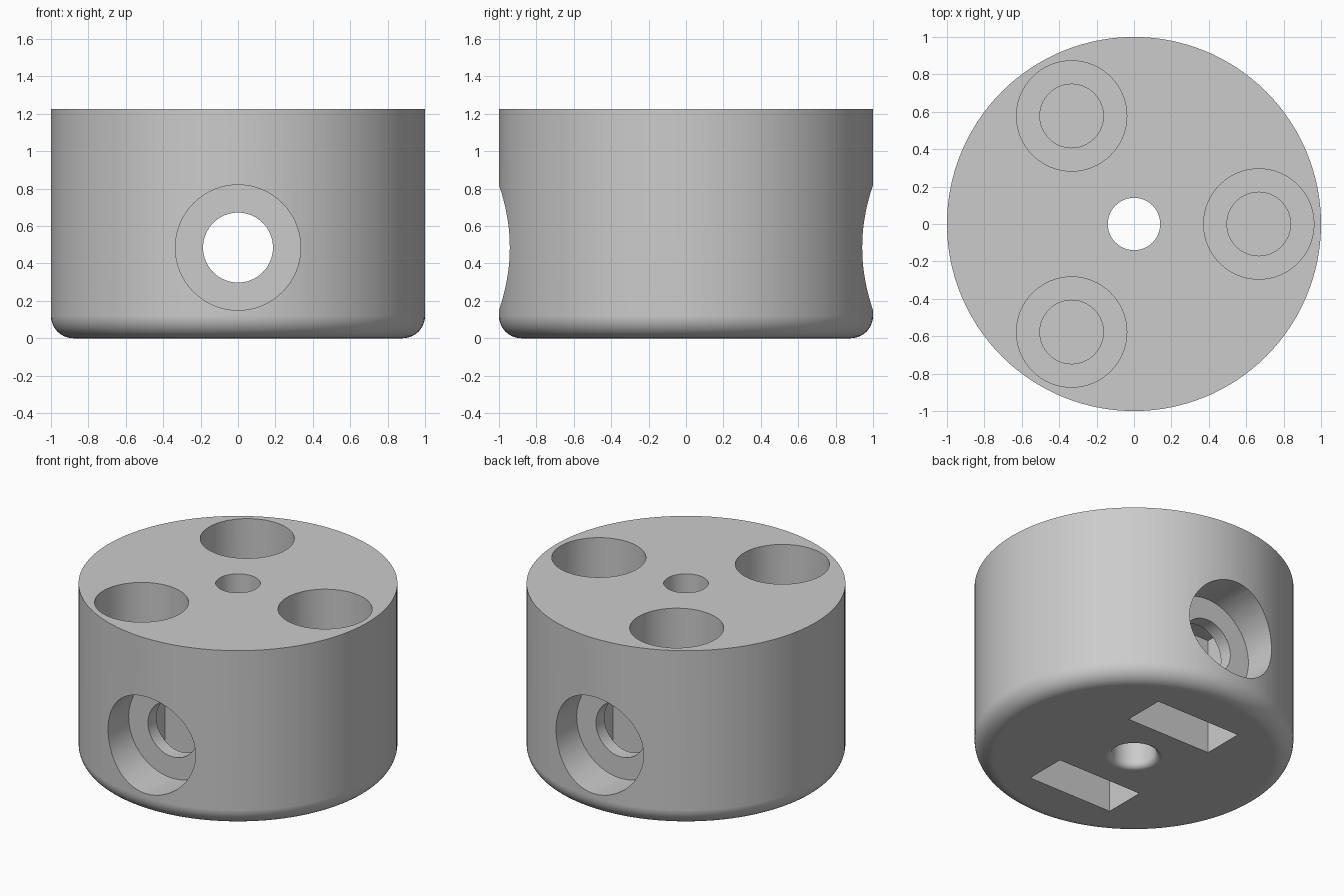
import bpy, bmesh, math
from mathutils import Matrix, Vector

cube = bpy.data.objects.get("Cube")
if cube:
    bpy.data.objects.remove(cube, do_unlink=True)

HEIGHT = 1.225
BORE_Z = 0.485
SEGMENTS = 128

grey = bpy.data.materials.new("light_grey")
grey.use_nodes = True
grey.diffuse_color = (0.6, 0.6, 0.6, 1)
grey.node_tree.nodes["Principled BSDF"].inputs["Base Color"].default_value = (0.6, 0.6, 0.6, 1)


def add_object(name, bm):
    mesh = bpy.data.meshes.new(name)
    bmesh.ops.recalc_face_normals(bm, faces=bm.faces)
    bm.to_mesh(mesh)
    bm.free()
    mesh.materials.append(grey)
    obj = bpy.data.objects.new(name, mesh)
    bpy.context.collection.objects.link(obj)
    return obj


def arc(cx, cz, radius, start, end, steps=10):
    """Points of a rounded corner in the x-z plane, angles in degrees."""
    angles = [math.radians(start + (end - start) * i / steps) for i in range(steps + 1)]
    return [Vector((cx + radius * math.cos(a), 0, cz + radius * math.sin(a))) for a in angles]


def cylinder_cutter(start, end, radius, sides=64):
    start, end = Vector(start), Vector(end)
    axis = end - start
    turn = axis.to_track_quat('Z', 'Y').to_matrix().to_4x4()
    bm = bmesh.new()
    bmesh.ops.create_cone(bm, cap_ends=True, segments=sides, radius1=radius, radius2=radius,
                          depth=axis.length, matrix=Matrix.Translation((start + end) / 2) @ turn)
    return add_object("cutter", bm)


def box_cutter(low, high):
    low, high = Vector(low), Vector(high)
    bm = bmesh.new()
    bmesh.ops.create_cube(bm, size=1, matrix=Matrix.Translation((low + high) / 2)
                          @ Matrix.Diagonal((*(high - low), 1)))
    return add_object("cutter", bm)


def cut(target, cutter):
    cutter.hide_render = True
    mod = target.modifiers.new("cut", 'BOOLEAN')
    mod.operation = 'DIFFERENCE'
    mod.solver = 'EXACT'
    mod.object = cutter
    bpy.ops.object.modifier_apply(modifier=mod.name)
    bpy.data.objects.remove(cutter, do_unlink=True)


# Round body with a centre hole, both rounded at the bottom edge
profile = [Vector((0.14, 0, HEIGHT))] + arc(0.18, 0.04, 0.04, 180, 270, 6)
profile += arc(0.88, 0.12, 0.12, -90, 0) + [Vector((1, 0, HEIGHT))]
bm = bmesh.new()
verts = [bm.verts.new(p) for p in profile]
edges = [bm.edges.new((v, verts[(i + 1) % len(verts)])) for i, v in enumerate(verts)]
bmesh.ops.spin(bm, geom=verts + edges, cent=(0, 0, 0), axis=(0, 0, 1),
               angle=math.tau, steps=SEGMENTS)
bmesh.ops.remove_doubles(bm, verts=bm.verts, dist=0.0001)
body = add_object("round_body", bm)
bpy.ops.object.select_all(action='DESELECT')
bpy.context.view_layer.objects.active = body
body.select_set(True)

# Three stepped pockets in the top
for i in range(3):
    a = math.tau * i / 3
    x, y = 0.667 * math.cos(a), 0.667 * math.sin(a)
    cut(body, cylinder_cutter((x, y, 0.93), (x, y, 1.5), 0.295))
    cut(body, cylinder_cutter((x, y, 0.85), (x, y, 1.4), 0.17))

# Cross bore with a wide recess at each end, and a square nut slot from below
cut(body, cylinder_cutter((0, -1.2, BORE_Z), (0, 1.2, BORE_Z), 0.187))
for side in (-1, 1):
    cut(body, cylinder_cutter((0, side * 0.717, BORE_Z), (0, side * 1.3, BORE_Z), 0.335))
    near, far = sorted((side * 0.335, side * 0.625))
    cut(body, box_cutter((-0.325, near, -0.2), (0.325, far, 0.81)))

# Smooth round walls, crisp rims
bpy.ops.object.shade_smooth_by_angle(angle=math.radians(30))
weighted = body.modifiers.new("even_shading", 'WEIGHTED_NORMAL')
weighted.keep_sharp = True
